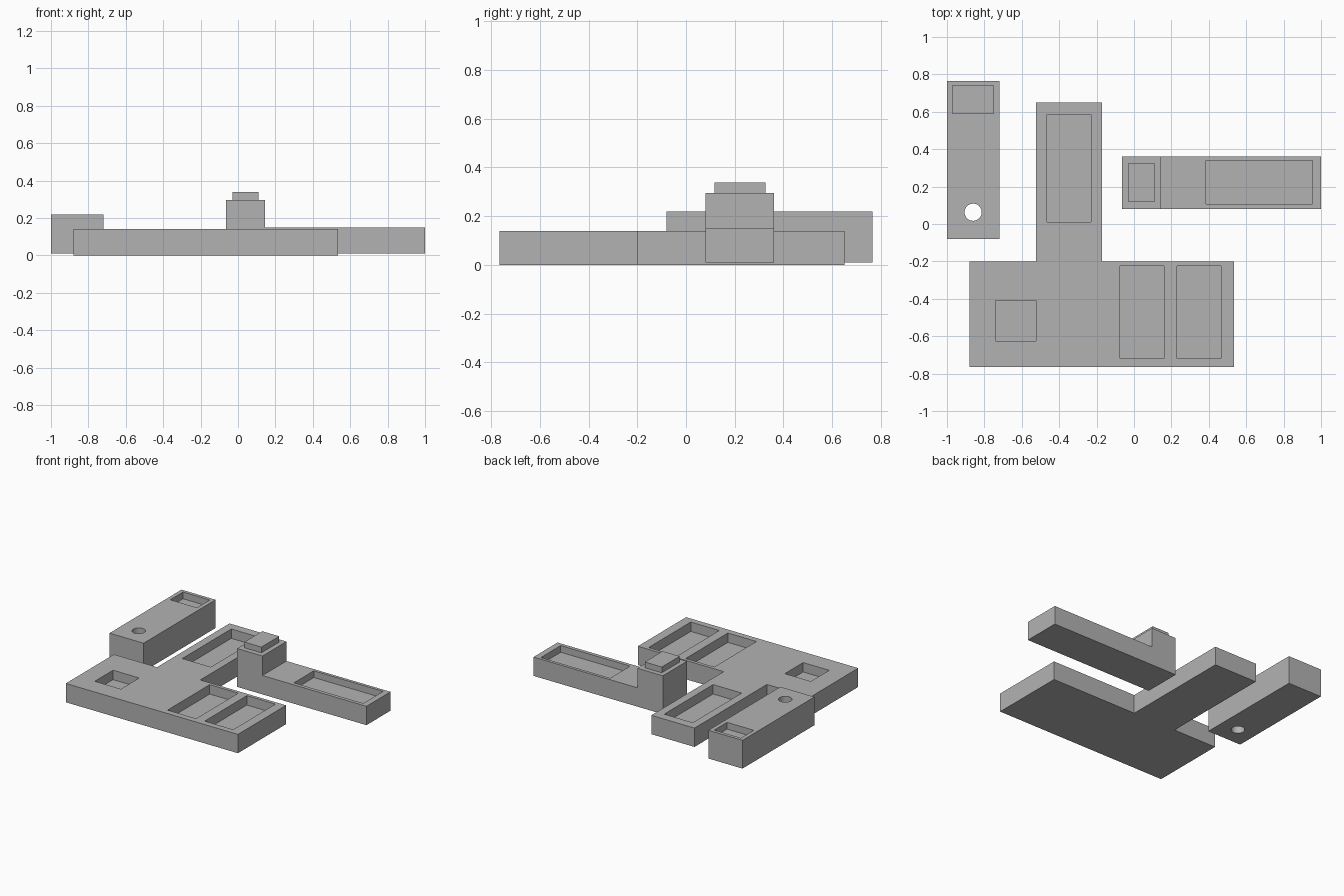
import bpy
import bmesh
from mathutils import Vector

default = bpy.data.objects.get("Cube")
if default:
    bpy.data.objects.remove(default, do_unlink=True)

grey = bpy.data.materials.new("plain grey")
grey.use_nodes = True
colour = (0.45, 0.45, 0.45, 1)
grey.diffuse_color = colour
grey.node_tree.nodes["Principled BSDF"].inputs["Base Color"].default_value = colour


def finish(name, bm):
    """Turn a bmesh into a grey object."""
    bmesh.ops.recalc_face_normals(bm, faces=bm.faces[:])
    mesh = bpy.data.meshes.new(name)
    bm.to_mesh(mesh)
    bm.free()
    obj = bpy.data.objects.new(name, mesh)
    bpy.context.collection.objects.link(obj)
    mesh.materials.append(grey)
    return obj


def prism(name, points, offset):
    """Extrude a closed outline of 3D points by an offset."""
    bm = bmesh.new()
    face = bm.faces.new([bm.verts.new(p) for p in points])
    result = bmesh.ops.extrude_face_region(bm, geom=[face], use_keep_orig=True)
    verts = [v for v in result["geom"] if isinstance(v, bmesh.types.BMVert)]
    bmesh.ops.translate(bm, verts=verts, vec=Vector(offset))
    return finish(name, bm)


def box(name, x0, x1, y0, y1, z0, z1):
    outline = [(x0, y0, z0), (x1, y0, z0), (x1, y1, z0), (x0, y1, z0)]
    return prism(name, outline, (0, 0, z1 - z0))


def cut(target, cutter):
    """Subtract the cutter, bake the result and discard the cutter."""
    cutter.hide_render = True
    mod = target.modifiers.new("cut", 'BOOLEAN')
    mod.operation = 'DIFFERENCE'
    mod.solver = 'EXACT'
    mod.object = cutter
    bpy.context.view_layer.update()
    graph = bpy.context.evaluated_depsgraph_get()
    mesh = bpy.data.meshes.new_from_object(target.evaluated_get(graph))
    target.modifiers.clear()
    target.data = mesh
    bpy.data.objects.remove(cutter, do_unlink=True)


def pocket(target, x0, x1, y0, y1, top, depth):
    cut(target, box("pocket_cutter", x0, x1, y0, y1, top - depth, top + 0.1))


# T-shaped base with four pockets
base_outline = [(-0.88, -0.765), (0.535, -0.765), (0.535, -0.2), (-0.17, -0.2),
                (-0.17, 0.65), (-0.525, 0.65), (-0.525, -0.2), (-0.88, -0.2)]
base_top = 0.14
base = prism("t_base", [(x, y, 0) for x, y in base_outline], (0, 0, base_top))
pocket(base, -0.74, -0.525, -0.625, -0.41, base_top, 0.07)
for x in (-0.075, 0.23):
    pocket(base, x, x + 0.235, -0.72, -0.225, base_top, 0.07)
pocket(base, -0.465, -0.23, 0.01, 0.585, base_top, 0.07)

# Tall block with a pocket and a round through hole
block_top = 0.22
block = box("side_block", -1, -0.72, -0.08, 0.765, 0.01, block_top)
pocket(block, -0.97, -0.75, 0.59, 0.74, block_top, 0.05)
bm = bmesh.new()
bmesh.ops.create_cone(bm, cap_ends=True, segments=32, radius1=0.046, radius2=0.046, depth=1)
bmesh.ops.translate(bm, verts=bm.verts[:], vec=(-0.86, 0.063, 0.1))
cut(block, finish("hole_cutter", bm))

# L-shaped arm: upright post and long bar with a pocket
arm_outline = [(-0.063, 0.01), (1, 0.01), (1, 0.15), (0.145, 0.15),
               (0.145, 0.295), (-0.063, 0.295)]
arm = prism("arm_with_post", [(x, 0.08, z) for x, z in arm_outline], (0, 0.282, 0))
pocket(arm, 0.385, 0.955, 0.107, 0.34, 0.15, 0.05)

# Raised cap on the post
cap = box("post_cap", -0.03, 0.11, 0.117, 0.327, 0.295, 0.338)

# Smooth only the round hole
for obj in (base, block, arm, cap):
    bpy.ops.object.select_all(action='DESELECT')
    obj.select_set(True)
    bpy.context.view_layer.objects.active = obj
    bpy.ops.object.shade_smooth_by_angle()
